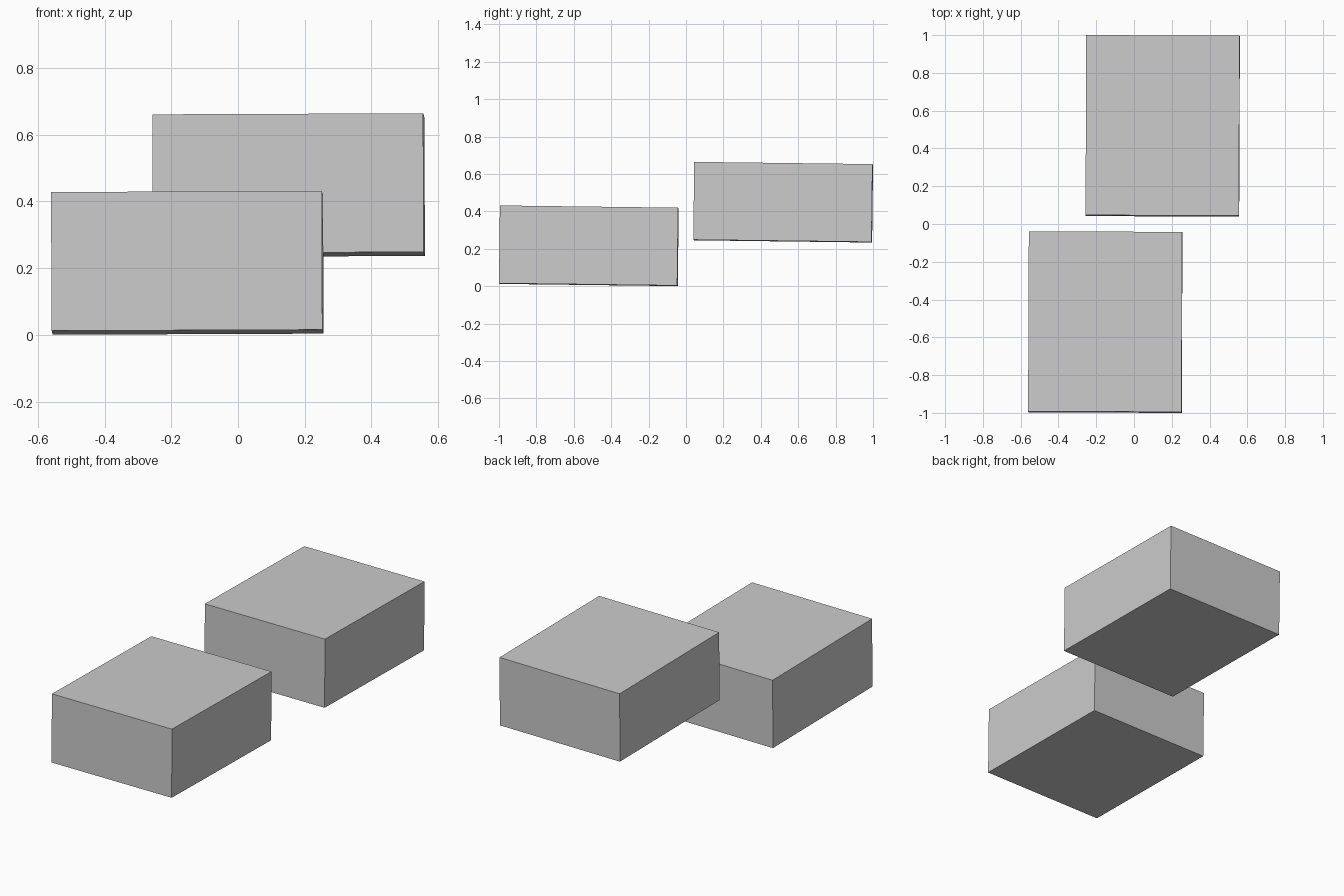
import bpy

if "Cube" in bpy.data.objects:
    bpy.data.objects.remove(bpy.data.objects["Cube"])

SIZE = (0.812, 0.953, 0.416)
TILT = (-0.0125, -0.004, -0.004)   # both blocks lean very slightly


def block(name, centre):
    bpy.ops.mesh.primitive_cube_add(size=1, location=centre, rotation=TILT)
    obj = bpy.context.object
    obj.name = name
    obj.scale = SIZE
    return obj


# Low block at the front left, raised block at the back right
block("front_block", (-0.152, -0.5195, 0.216))
block("back_block", (0.152, 0.5195, 0.449))
